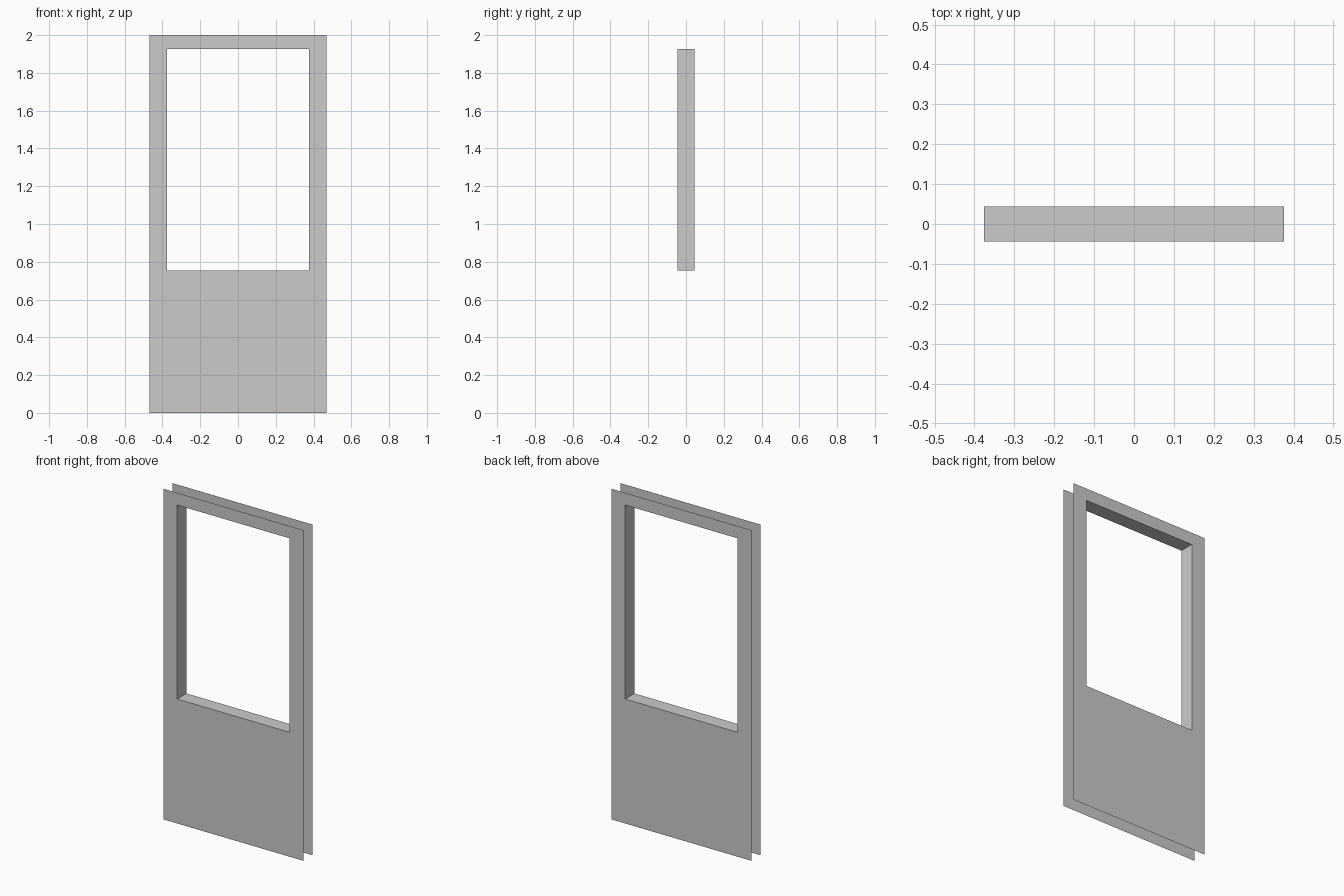
import bpy, bmesh

if "Cube" in bpy.data.objects:
    bpy.data.objects.remove(bpy.data.objects["Cube"])

HALF_W, HEIGHT, DEPTH = 0.468, 2.0, 0.044
OPEN_X, OPEN_Z0, OPEN_Z1 = 0.376, 0.753, 1.926


def rect(x, z0, z1, y):
    # Counter-clockwise as seen from the front (-y)
    return [(-x, y, z0), (x, y, z0), (x, y, z1), (-x, y, z1)]


def bridge(name, loop_a, loop_b, flip=False):
    # Strip of four quads joining two rectangular loops
    bm = bmesh.new()
    a = [bm.verts.new(p) for p in loop_a]
    b = [bm.verts.new(p) for p in loop_b]
    for i in range(4):
        j = (i + 1) % 4
        bm.faces.new((a[i], a[j], b[j], b[i]))
    if flip:
        bmesh.ops.reverse_faces(bm, faces=bm.faces[:])
    mesh = bpy.data.meshes.new(name)
    bm.to_mesh(mesh)
    bm.free()
    obj = bpy.data.objects.new(name, mesh)
    bpy.context.collection.objects.link(obj)
    return obj


# Front and back door skins, each with the window opening
for name, y in (("front_skin", -DEPTH), ("back_skin", DEPTH)):
    bridge(name, rect(HALF_W, 0, HEIGHT, y),
           rect(OPEN_X, OPEN_Z0, OPEN_Z1, y), flip=y > 0)

# Window reveal joining the skins, facing into the opening; outer edges stay open
bridge("window_reveal", rect(OPEN_X, OPEN_Z0, OPEN_Z1, -DEPTH),
       rect(OPEN_X, OPEN_Z0, OPEN_Z1, DEPTH))
